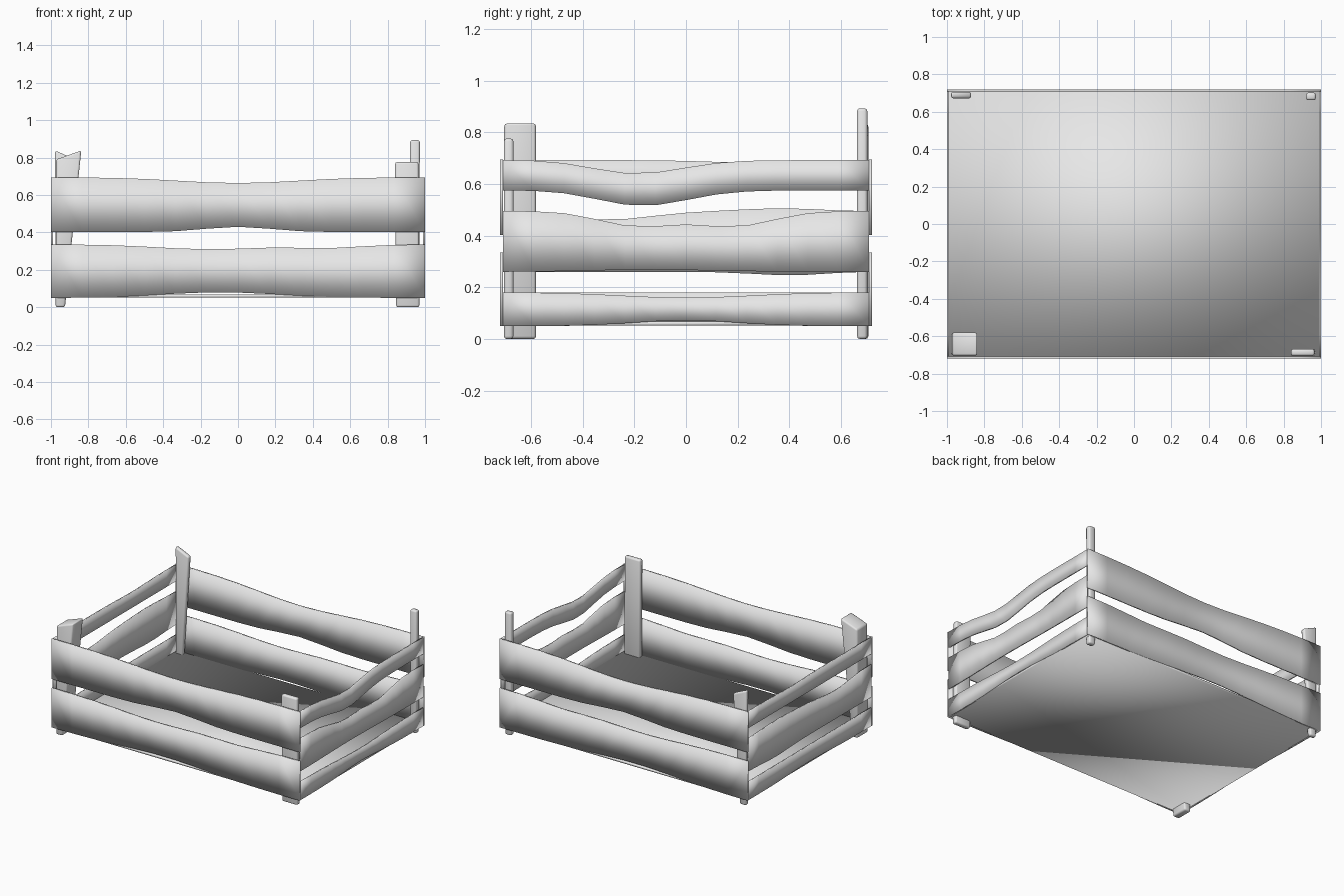
import bpy
import bmesh
from math import exp

cube = bpy.data.objects.get("Cube")
if cube:
    bpy.data.objects.remove(cube, do_unlink=True)

HALF_X, HALF_Y = 1.0, 0.72
THICK = 0.012
SEGMENTS = 12

# Single plain material for the whole crate
grey = bpy.data.materials.new("plain_grey")
grey.use_nodes = True
colour = (0.8, 0.8, 0.8, 1)
grey.diffuse_color = colour
grey.node_tree.nodes["Principled BSDF"].inputs["Base Color"].default_value = colour


def finish(name, bm):
    """Turn a bmesh into a smooth shaded object."""
    bmesh.ops.recalc_face_normals(bm, faces=bm.faces[:])
    for face in bm.faces:
        face.smooth = True
    mesh = bpy.data.meshes.new(name)
    bm.to_mesh(mesh)
    bm.free()
    mesh.materials.append(grey)
    obj = bpy.data.objects.new(name, mesh)
    bpy.context.collection.objects.link(obj)
    return obj


def wave(t, bumps):
    """Sum of soft bumps (centre, width, height), fading out at the ends."""
    total = sum(h * exp(-((t - c) / w) ** 2) for c, w, h in bumps)
    return total * (1 - t ** 4)


def board(name, along, side, low, high, top=(), bottom=()):
    """Thin wavy plank running along x or y, on the given side."""
    half = HALF_X if along == "x" else HALF_Y - THICK
    outer = side * (HALF_Y if along == "x" else HALF_X)
    inner = outer - side * THICK
    bm = bmesh.new()
    rings = []
    for i in range(SEGMENTS + 1):
        t = 2 * i / SEGMENTS - 1
        z0, z1 = low + wave(t, bottom), high + wave(t, top)
        ring = []
        for across, z in ((outer, z0), (inner, z0), (inner, z1), (outer, z1)):
            place = (t * half, across, z) if along == "x" else (across, t * half, z)
            ring.append(bm.verts.new(place))
        rings.append(ring)
    for a, b in zip(rings, rings[1:]):
        for k in range(4):
            n = (k + 1) % 4
            bm.faces.new((a[k], a[n], b[n], b[k]))
    bm.faces.new(rings[0])
    bm.faces.new(rings[-1])
    return finish(name, bm)


def post(name, foot_x, head_x, span_y, top_z):
    """Tapered post; each pair gives the low and high end, top_z may slope in x."""
    bm = bmesh.new()
    bmesh.ops.create_cube(bm, size=1)
    for v in bm.verts:
        ix, iy = int(v.co.x > 0), int(v.co.y > 0)
        if v.co.z > 0:
            v.co = (head_x[ix], span_y[iy], top_z[ix])
        else:
            v.co = (foot_x[ix], span_y[iy], 0)
    bmesh.ops.bevel(bm, geom=bm.edges[:], offset=0.011, segments=2,
                    profile=0.5, affect="EDGES", clamp_overlap=True)
    return finish(name, bm)


# Floor panel
bm = bmesh.new()
bmesh.ops.create_cube(bm, size=1)
for v in bm.verts:
    v.co.x *= 2 * (HALF_X - THICK / 2)
    v.co.y *= 2 * (HALF_Y - THICK / 2)
    v.co.z = 0.067 if v.co.z > 0 else 0.052
finish("floor_panel", bm)

# Long boards, two at the front and two at the back
for label, side in (("front", -1), ("back", 1)):
    board(label + "_lower_board", "x", side, 0.05, 0.335,
          top=[(-0.15, 0.4, -0.025), (0.5, 0.25, -0.018)],
          bottom=[(-0.1, 0.45, 0.03)])
    board(label + "_upper_board", "x", side, 0.402, 0.694,
          top=[(0, 0.45, -0.03 if side < 0 else -0.04)],
          bottom=[(0, 0.25, 0.028)])

# Short boards on the left, strongly waved
board("left_lower_board", "y", 1, 0.05, 0.18,
      top=[(0, 0.5, -0.02)], bottom=[(0, 0.4, 0.022)])
board("left_middle_board", "y", 1, 0.26, 0.495,
      top=[(-0.27, 0.3, -0.058), (0.27, 0.3, -0.058)],
      bottom=[(-0.2, 0.5, 0.008)])
board("left_upper_board", "y", 1, 0.575, 0.692,
      top=[(-0.27, 0.35, -0.052)], bottom=[(-0.24, 0.35, -0.06)])

# Short boards on the right, calmer
board("right_lower_board", "y", -1, 0.05, 0.18, bottom=[(0, 0.4, 0.015)])
board("right_middle_board", "y", -1, 0.26, 0.495,
      top=[(-0.45, 0.35, -0.035), (0.55, 0.3, 0.012)],
      bottom=[(0.6, 0.3, -0.015)])
board("right_upper_board", "y", -1, 0.575, 0.692, top=[(0.3, 0.3, -0.008)])

# Corner posts, each with its own section and top
post("front_right_post", (-0.975, -0.925), (-0.972, -0.838), (-0.704, -0.58), (0.79, 0.838))
post("front_left_post", (0.845, 0.97), (0.84, 0.965), (-0.705, -0.668), (0.776, 0.776))
post("back_right_post", (-0.975, -0.925), (-0.978, -0.87), (0.672, 0.706), (0.838, 0.79))
post("back_left_post", (0.92, 0.97), (0.92, 0.972), (0.662, 0.702), (0.893, 0.893))
